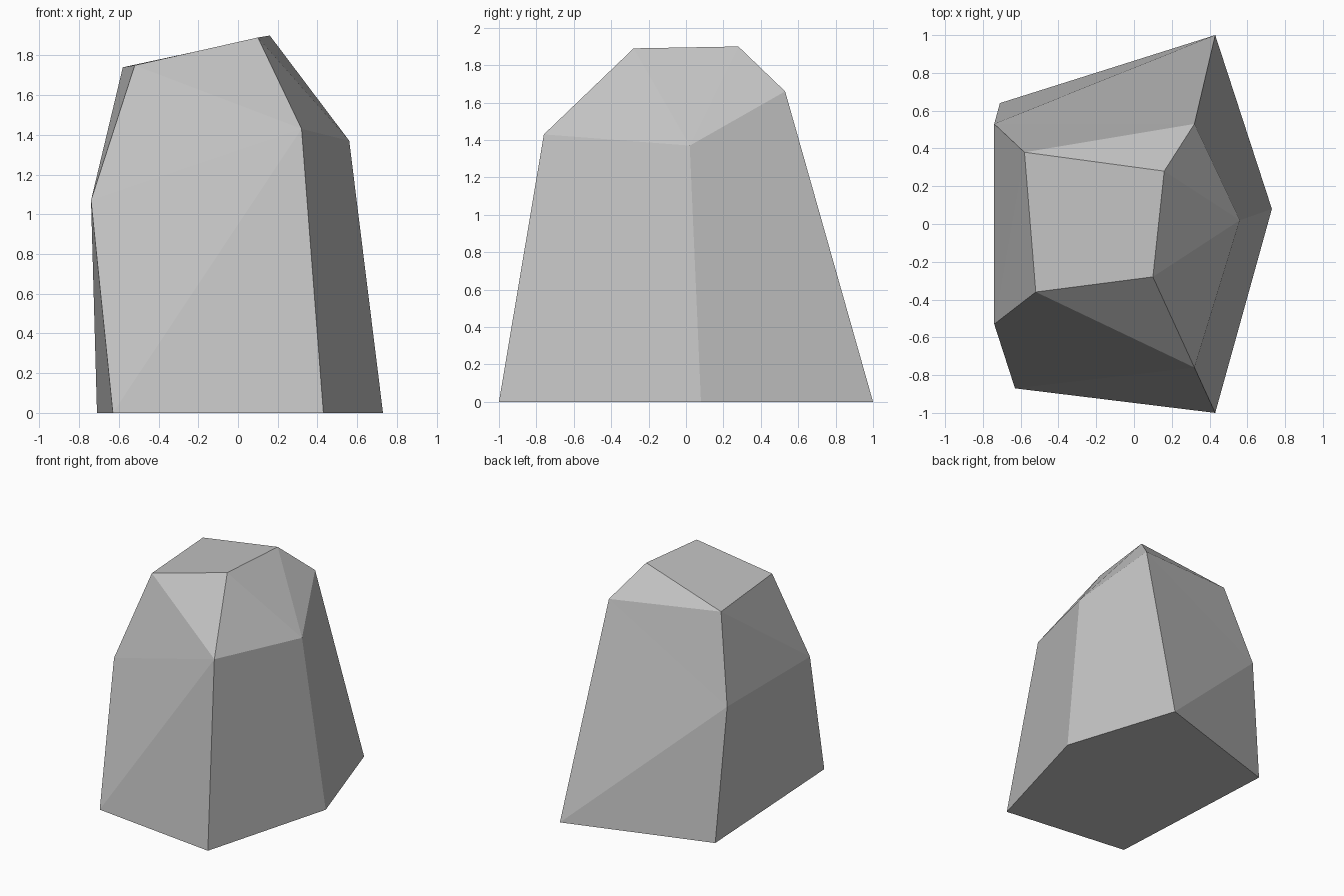
import bpy
import bmesh

cube = bpy.data.objects.get("Cube")
if cube:
    bpy.data.objects.remove(cube, do_unlink=True)

# Plain grey stone
stone = bpy.data.materials.new("grey_stone")
stone.use_nodes = True
grey = (0.54, 0.54, 0.54, 1)
stone.diffuse_color = grey
bsdf = stone.node_tree.nodes["Principled BSDF"]
bsdf.inputs["Base Color"].default_value = grey
bsdf.inputs["Roughness"].default_value = 0.9

# Corner rings, counter-clockwise from the front at negative x
base_ring = [(-0.63, -0.87, 0), (0.43, -1, 0), (0.73, 0.08, 0),
             (0.43, 1, 0), (-0.71, 0.64, 0)]
shoulder_ring = [(-0.74, -0.53, 1.07), (0.32, -0.76, 1.43), (0.56, 0.02, 1.37),
                 (0.32, 0.53, 1.66), (-0.74, 0.53, 1.07)]
crown_ring = [(-0.52, -0.36, 1.75), (0.10, -0.28, 1.89),
              (0.16, 0.28, 1.90), (-0.58, 0.38, 1.74)]

bm = bmesh.new()
base, shoulder, crown = ([bm.verts.new(p) for p in ring]
                         for ring in (base_ring, shoulder_ring, crown_ring))

# Underside and flat crown
bm.faces.new(base[::-1])
bm.faces.new(crown)


def facet(a, b, c, d, split=True):
    """Quad facet, split along a-c when it is creased."""
    if split:
        bm.faces.new((a, b, c))
        bm.faces.new((a, c, d))
    else:
        bm.faces.new((a, b, c, d))


# Lower sides: the front and back are creased
creased = {0, 3}
for i in range(5):
    j = (i + 1) % 5
    if i == 3:
        facet(shoulder[j], shoulder[i], base[i], base[j])
    else:
        facet(base[i], base[j], shoulder[j], shoulder[i], i in creased)

# Upper bevels; one extra triangle joins five sides to four
s, c = shoulder, crown
facet(s[1], c[1], c[0], s[0])
facet(s[2], c[2], c[1], s[1])
bm.faces.new((s[2], s[3], c[2]))
facet(s[3], s[4], c[3], c[2])
facet(s[0], c[0], c[3], s[4])

bmesh.ops.recalc_face_normals(bm, faces=bm.faces[:])
mesh = bpy.data.meshes.new("rock")
bm.to_mesh(mesh)
bm.free()
mesh.materials.append(stone)
rock = bpy.data.objects.new("rock", mesh)
bpy.context.collection.objects.link(rock)
